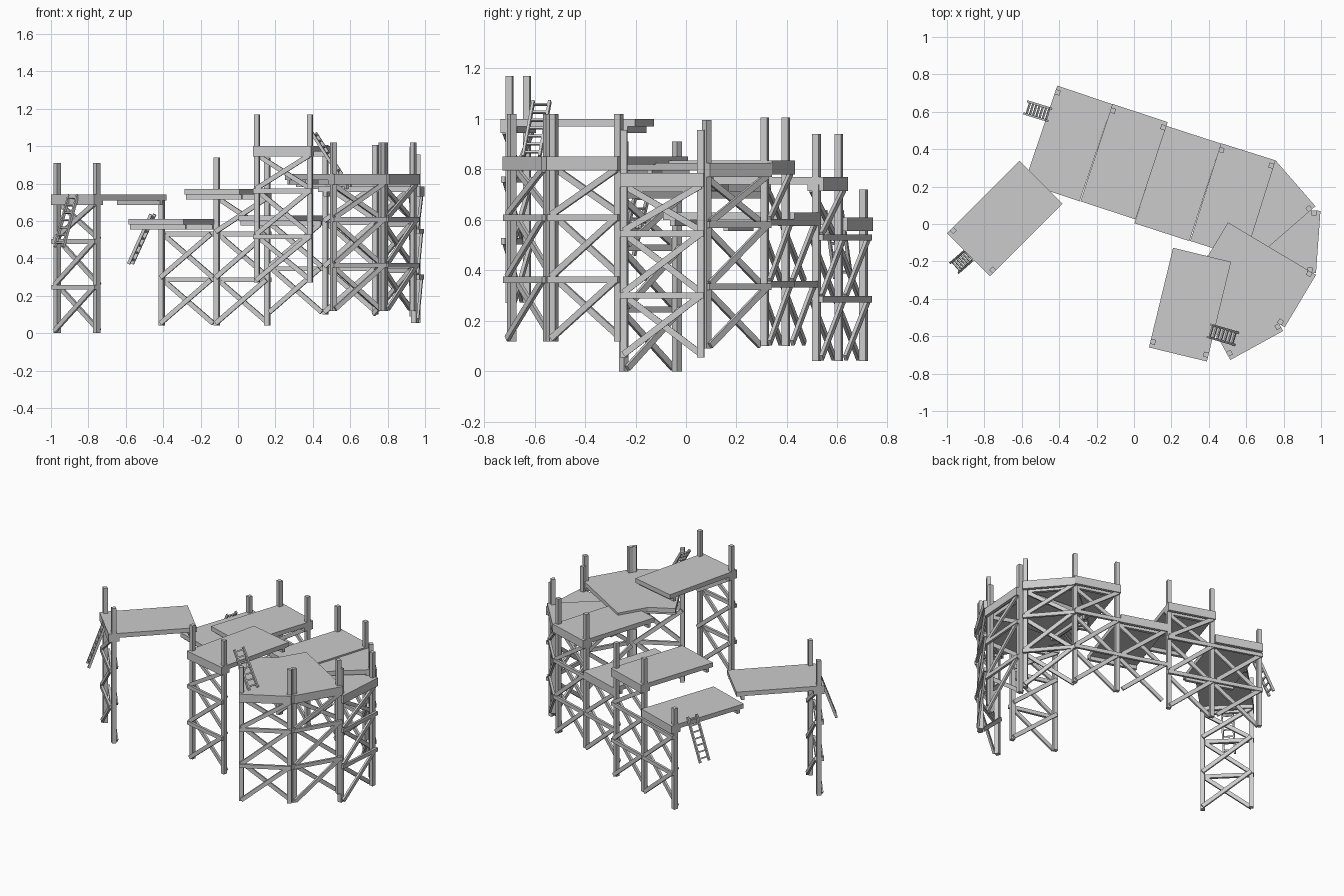
import bpy, bmesh
from mathutils import Vector, Matrix

if "Cube" in bpy.data.objects:
    bpy.data.objects.remove(bpy.data.objects["Cube"])

DEPTH = 0.548     # deck length
POST = 0.027      # post section
TIER = 0.245      # bracing tier height
Z = Vector((0, 0, 1))


def make_object(name, bars):
    """One mesh made from bars: (start, end, thickness direction, thickness, width)."""
    bm = bmesh.new()
    for a, b, n, t, w in bars:
        d = b - a
        x = d.normalized()
        y = (n - x * n.dot(x)).normalized()
        z = x.cross(y)
        m = Matrix((x * d.length, y * t, z * w)).transposed().to_4x4()
        m.translation = (a + b) / 2
        bmesh.ops.create_cube(bm, size=1, matrix=m)
    bmesh.ops.recalc_face_normals(bm, faces=bm.faces)
    me = bpy.data.meshes.new(name)
    bm.to_mesh(me)
    bm.free()
    ob = bpy.data.objects.new(name, me)
    bpy.context.collection.objects.link(ob)


def platform(name, p, q, top, base, tiers, left=True, right=True, post_top=None):
    p, q = Vector((*p, 0)), Vector((*q, 0))
    d = (q - p).normalized()
    n = Z.cross(d)                      # points inward, under the deck
    L = (q - p).length
    post_top = post_top or top + 0.17

    def at(u, v, z):
        return p + d * u + n * v + Z * z

    # deck slab
    zc = top - 0.015
    make_object(name + "_deck", [(at(L / 2, 0, zc), at(L / 2, DEPTH, zc), Z, 0.03, L)])

    # joists under both ends of the deck
    zj = top - 0.042
    make_object(name + "_joists", [(at(0, v, zj), at(L, v, zj), n, 0.02, 0.026)
                                   for v in (0.01, 0.058, DEPTH - 0.04)])

    # posts
    inset = 0.034
    e = POST / 2
    sides = ([e] if left else []) + ([L - e] if right else [])
    if sides:
        make_object(name + "_posts", [(at(u, inset, base), at(u, inset, post_top), n, POST, POST)
                                      for u in sides])

    # cross bracing and rails
    out, inn = inset - e - 0.007, inset + e + 0.007
    braces, rails = [], []
    for i in range(tiers):
        z0 = base + i * TIER + 0.012
        z1 = min(base + (i + 1) * TIER, top - 0.05)
        braces.append((at(e, out, z0), at(L - e, out, z1), n, 0.014, 0.025))
        braces.append((at(e, inn, z1), at(L - e, inn, z0), n, 0.014, 0.025))
        if z1 < top - 0.06:
            rails.append((at(0, out - 0.003, z1), at(L, out - 0.003, z1), n, 0.016, 0.025))
    make_object(name + "_cross_braces", braces)
    make_object(name + "_rails", rails)


def ladder(name, bottom, top, width, rungs=7):
    a, b = Vector(bottom), Vector(top)
    run = b - a
    s = run.cross(Z).normalized()
    h = s * (width / 2)
    bars = [(a + k * h, b + k * h, s, 0.011, 0.016) for k in (-1, 1)]
    for i in range(rungs):
        c = a + run * ((i + 0.6) / rungs)
        bars.append((c - h, c + h, run, 0.009, 0.009))
    make_object(name, bars)


# detached platform on the left
platform("lone_platform", (-1.0, -0.05), (-0.77, -0.28), 0.74, 0.0, 3)

# back row of staggered platforms, sharing posts
platform("row_platform_1", (-0.115, 0.64), (-0.41, 0.74), 0.61, 0.04, 2, left=False, post_top=0.72)
platform("row_platform_2", (0.18, 0.545), (-0.115, 0.642), 0.77, 0.04, 3)
platform("row_platform_3", (0.465, 0.43), (0.172, 0.525), 0.63, 0.1, 2, left=False, right=False)
platform("row_platform_4", (0.757, 0.34), (0.465, 0.432), 0.835, 0.1, 3)

# curved right end
platform("corner_platform_1", (0.97, 0.095), (0.757, 0.34), 0.825, 0.09, 3, right=False)
platform("corner_platform_2", (0.973, -0.262), (0.997, 0.07), 0.785, 0.055, 3)
platform("corner_platform_3", (0.806, -0.552), (0.973, -0.272), 0.85, 0.118, 3)
platform("corner_platform_4", (0.515, -0.727), (0.797, -0.572), 0.85, 0.118, 3)

# highest platform in front
platform("top_platform", (0.08, -0.66), (0.39, -0.735), 1.0, 0.27, 3)

# ladders
ladder("lone_ladder", (-0.957, -0.232, 0.46), (-0.88, -0.165, 0.74), 0.068)
ladder("row_ladder", (-0.575, 0.622, 0.37), (-0.455, 0.585, 0.635), 0.068)
ladder("top_ladder", (0.545, -0.613, 0.85), (0.405, -0.572, 1.07), 0.068)
